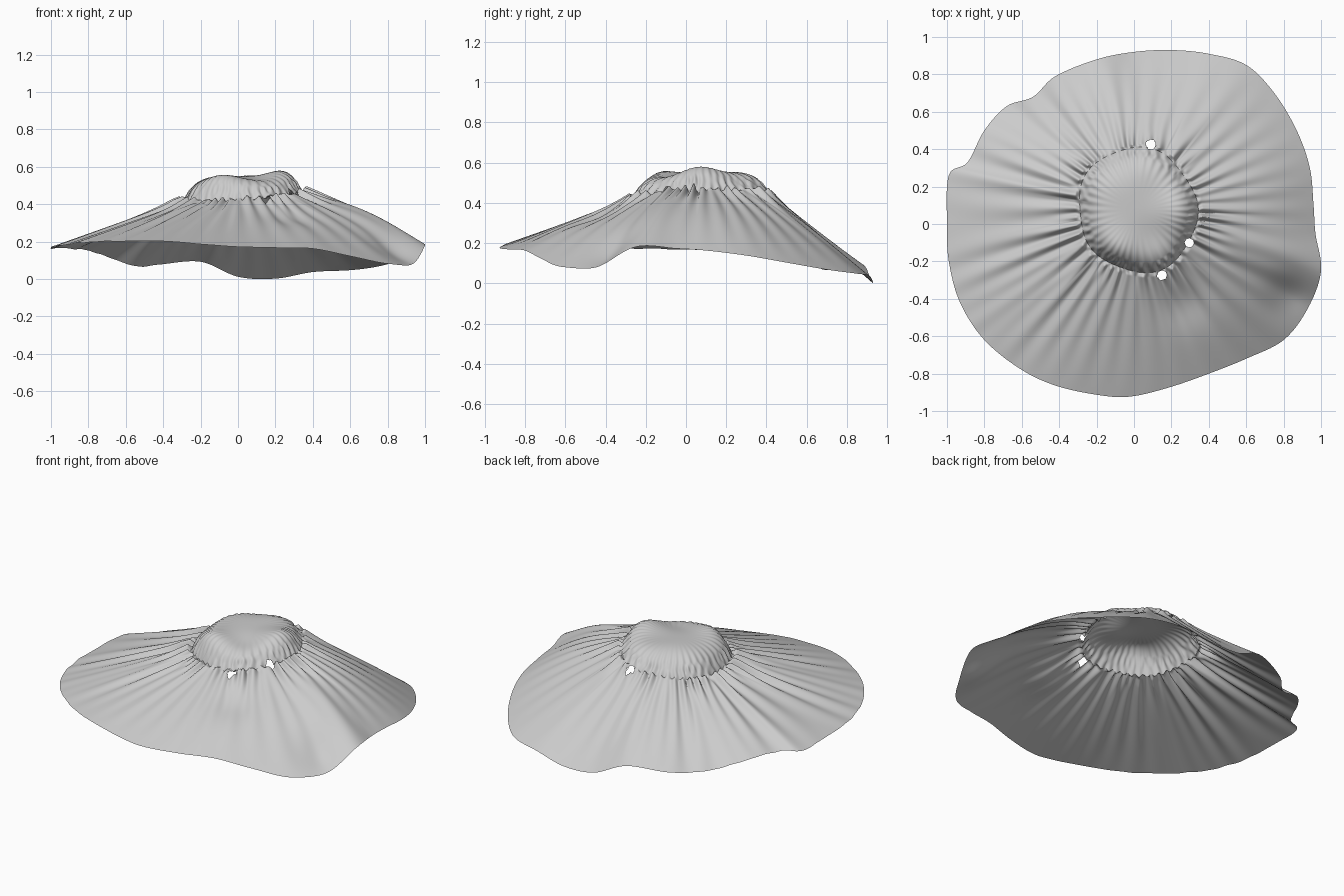
import bpy, bmesh, math, random
from mathutils import Vector

if "Cube" in bpy.data.objects:
    bpy.data.objects.remove(bpy.data.objects["Cube"])

random.seed(4)
N = 480                      # segments around
CX, CY = 0.02, 0.075         # centre of the crown
PLEATS = 40

# wavy outer edge of the brim, counter-clockwise
RIM = [Vector(p) for p in (
    (.96, .1, .17), (.94, .3, .145), (.87, .5, .11), (.75, .7, .075), (.6, .85, .055),
    (.4, .91, .045), (.2, .93, .01), (0, .92, .02), (-.2, .88, .1), (-.42, .79, .085),
    (-.54, .68, .075), (-.68, .63, .12), (-.8, .5, .16), (-.89, .33, .17), (-.99, .26, .17),
    (-1, 0, .175), (-.99, -.2, .18), (-.93, -.42, .19), (-.8, -.62, .205), (-.6, -.78, .21),
    (-.4, -.87, .21), (-.15, -.92, .19), (0, -.92, .18), (.2, -.87, .175), (.4, -.8, .17),
    (.6, -.72, .13), (.8, -.62, .09), (.93, -.45, .10), (1, -.25, .19), (.97, -.05, .18))]

# puncture holes at the seam: x, y, radius
HOLES = [(.09, .425, .026), (.295, -.1, .024), (.15, -.275, .025)]

amps = [random.uniform(.35, 1.2) for _ in range(PLEATS)]
lens = [random.uniform(.10, .26) for _ in range(PLEATS)]
shift = [random.uniform(0, 6.28) for _ in range(4)]


def rim_point(i):
    u = i / N * len(RIM)
    k, f = int(u), u - int(u)
    a, b, c, d = (RIM[(k + j) % len(RIM)] for j in (-1, 0, 1, 2))
    return .5 * (2 * b + (c - a) * f + (2 * a - 5 * b + 4 * c - d) * f * f
                 + (3 * b - a - 3 * c + d) * f ** 3)


def pleat(th):
    """Signed fold height, -1..1, and fold length at an angle."""
    u = (th / math.tau * PLEATS + .25 * math.sin(3 * th + shift[0])
         + .2 * math.sin(7 * th + shift[1])) % PLEATS
    k, f = int(u) % PLEATS, u - int(u)
    return amps[k] * (math.sin(math.pi * f) ** 2 * 2 - .9 * amps[k] ** 0 + .4), lens[k]


def seam(th):
    r = .325 + .012 * math.cos(2 * th + 2.4) + .008 * math.cos(5 * th + shift[2])
    z = .448 + .025 * math.cos(th) + .012 * math.sin(th)
    h = .5 * math.cos(PLEATS * th + 2 * math.sin(3 * th)) * .018
    return r, z + h


def gauss(x, y, px, py, w):
    return math.exp(-((x - px) ** 2 + (y - py) ** 2) / (w * w))


def brim_surface(i, t):
    end = rim_point(i)
    th = math.atan2(end.y - CY, end.x - CX)
    r, z = seam(th)
    start = Vector((CX + r * math.cos(th), CY + r * math.sin(th), z))
    p = start.lerp(end, t)
    h, length = pleat(th)
    # gathered folds next to the seam
    fade = min(1, t / .035) * math.exp(-(t / length) ** 1.4)
    p.z += .026 * h * fade
    # convex right side, dent at the front right
    p.z += .045 * math.sin(math.pi * t) * max(0, math.cos(th + .1)) ** 2
    p.z -= .03 * gauss(p.x, p.y, .27, -.42, .13)
    p.z -= .035 * gauss(p.x, p.y, .84, -.38, .12)
    # long drawn wrinkles on the left side
    left = max(0, math.cos(th - 3.3)) ** 2
    wr = math.sin(31 * th + shift[3]) + .8 * math.sin(47 * th + 1.3 + 2 * math.sin(5 * th))
    p.z += .009 * wr * left * min(1, t / .1) * (1 - .75 * t)
    return p


def crown_surface(i, s):
    end = rim_point(i)
    th = math.atan2(end.y - CY, end.x - CX)
    r, z = seam(th)
    x, y = CX + r * s * math.cos(th), CY + r * s * math.sin(th)
    top = (.562 + .045 * gauss(x, y, .27, .06, .15) - .035 * gauss(x, y, .12, -.08, .12)
           + .045 * gauss(x, y, -.11, -.17, .11) - .012 * gauss(x, y, -.12, .1, .13)
           + .008 * math.sin(14 * x + 3) * math.sin(13 * y))
    zz = z + (top - z) * (1 - s ** 5)
    h, _ = pleat(th)
    puck = max(0, 1 - abs(s - .92) / .08)
    return Vector((x, y, zz - .016 * puck * (.5 - h * .8)))


def build_sheet(name, func, steps, closed_centre):
    bm = bmesh.new()
    rings = [[bm.verts.new(func(i, t)) for i in range(N)] for t in steps]
    for a, b in zip(rings, rings[1:]):
        for i in range(N):
            j = (i + 1) % N
            bm.faces.new((a[i], b[i], b[j], a[j]))
    if closed_centre:
        mid = sum((v.co for v in rings[0]), Vector()) / N
        c = bm.verts.new(mid)
        for i in range(N):
            bm.faces.new((c, rings[0][i], rings[0][(i + 1) % N]))
    # open the holes
    doomed = [f for f in bm.faces if any(
        math.hypot(f.calc_center_median().x - x, f.calc_center_median().y - y) < r
        for x, y, r in HOLES)]
    bmesh.ops.delete(bm, geom=doomed, context='FACES')
    me = bpy.data.meshes.new(name)
    bm.to_mesh(me)
    bm.free()
    for f in me.polygons:
        f.use_smooth = True
    ob = bpy.data.objects.new(name, me)
    bpy.context.collection.objects.link(ob)
    return ob


# brim: dense rings near the seam, looser toward the edge
brim = build_sheet("brim", brim_surface, [(k / 60) ** 1.7 for k in range(61)], False)
# crown: soft crumpled cap closing the middle
crown = build_sheet("crown", crown_surface, [.04 + .96 * (k / 44) ** .8 for k in range(45)], True)

# rest the model on the ground
low = min(v.co.z for ob in (brim, crown) for v in ob.data.vertices)
for ob in (brim, crown):
    for v in ob.data.vertices:
        v.co.z -= low
